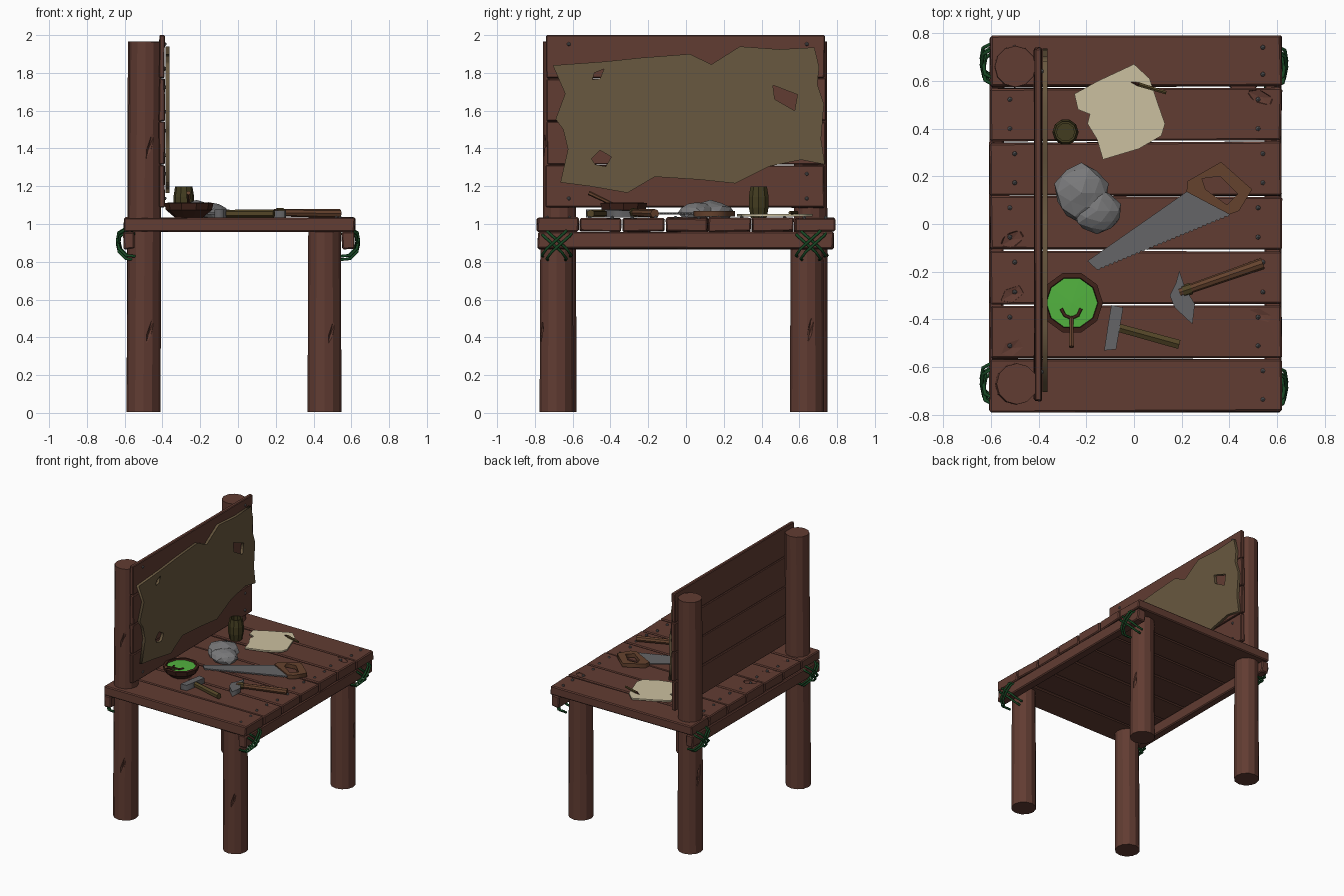
import bpy, bmesh, math, random
from mathutils import Vector

if "Cube" in bpy.data.objects:
    bpy.data.objects.remove(bpy.data.objects["Cube"])
random.seed(4)

def mat(name, *rgb):
    m = bpy.data.materials.new(name)
    m.diffuse_color = (*rgb, 1)
    m.use_nodes = True
    m.node_tree.nodes["Principled BSDF"].inputs["Base Color"].default_value = m.diffuse_color
    return m

WOOD = mat("red_wood", .12, .045, .032)
HIDE = mat("hide_tan", .14, .098, .05)
PAPER = mat("paper_cream", .6, .53, .35)
ROPE = mat("rope_green", .008, .06, .016)
OLIVE = mat("olive_wood", .085, .06, .02)
CUPM = mat("cup_wood", .055, .045, .014)
BOWLM = mat("bowl_wood", .05, .016, .01)
HANDLE = mat("handle_wood", .13, .055, .027)
GREEN = mat("green_liquid", .085, .45, .05)
METAL = mat("metal", .13, .13, .135)
STONE = mat("stone", .19, .19, .195)

def add(name, bm, m):
    me = bpy.data.meshes.new(name)
    bmesh.ops.recalc_face_normals(bm, faces=bm.faces)
    bm.to_mesh(me)
    bm.free()
    me.materials.append(m)
    o = bpy.data.objects.new(name, me)
    bpy.context.collection.objects.link(o)
    return o

def to_mesh(o):
    bpy.ops.object.select_all(action='DESELECT')
    o.select_set(True)
    bpy.context.view_layer.objects.active = o
    bpy.ops.object.convert(target='MESH')
    return o

def box(name, lo, hi, m, jit=.004, bev=.007):
    bm = bmesh.new()
    bmesh.ops.create_cube(bm, size=1)
    for v in bm.verts:
        v.co = [(a + b) / 2 + c * (b - a) + random.uniform(-jit, jit) for a, b, c in zip(lo, hi, v.co)]
    bmesh.ops.bevel(bm, geom=bm.edges[:], offset=bev, segments=1, affect='EDGES')
    return add(name, bm, m)

def rod(name, p0, p1, r0, r1, n, m):
    p0, p1 = Vector(p0), Vector(p1)
    bm = bmesh.new()
    bmesh.ops.create_cone(bm, cap_ends=True, segments=n, radius1=r0, radius2=r1, depth=(p1 - p0).length)
    o = add(name, bm, m)
    o.location = (p0 + p1) / 2
    o.rotation_euler = (p1 - p0).to_track_quat('Z', 'Y').to_euler()
    return o

def curve(name, splines, m, dims, cyclic, **props):
    cu = bpy.data.curves.new(name, 'CURVE')
    cu.dimensions = dims
    for pts in splines:
        s = cu.splines.new('POLY')
        s.points.add(len(pts) - 1)
        for q, p in zip(s.points, pts):
            q.co = (*p, 0, 1) if len(p) == 2 else (*p, 1)
        s.use_cyclic_u = cyclic
    for k, v in props.items():
        setattr(cu, k, v)
    cu.materials.append(m)
    o = bpy.data.objects.new(name, cu)
    bpy.context.collection.objects.link(o)
    return o

def plate(name, outlines, thick, loc, m, rot=(0, 0, 0)):
    o = curve(name, outlines, m, '2D', True, fill_mode='BOTH', extrude=thick / 2)
    o.location, o.rotation_euler = loc, rot
    return to_mesh(o)

def cord(name, paths, r, m):
    return to_mesh(curve(name, paths, m, '3D', False, bevel_depth=r, bevel_resolution=1, use_fill_caps=True))

def lathe(name, profile, n, loc, m):
    bm = bmesh.new()
    vs = [bm.verts.new((r, 0, z)) for r, z in profile]
    es = [bm.edges.new(e) for e in zip(vs, vs[1:])]
    bmesh.ops.spin(bm, geom=vs + es, cent=(0, 0, 0), axis=(0, 0, 1), angle=math.tau, steps=n)
    bmesh.ops.remove_doubles(bm, verts=bm.verts, dist=1e-4)
    o = add(name, bm, m)
    o.location = loc
    return o

def carve(o, cuts):
    """Cut splintered gouges: each cut is (location, scale, rotation)."""
    for loc, scale, rot in cuts:
        bm = bmesh.new()
        bmesh.ops.create_icosphere(bm, subdivisions=1, radius=1)
        c = add("cutter", bm, WOOD)
        c.location, c.scale, c.rotation_euler = loc, scale, rot
        c.hide_render = True
        b = o.modifiers.new("gouge", 'BOOLEAN')
        b.operation, b.object, b.solver = 'DIFFERENCE', c, 'EXACT'
        to_mesh(o)
        bpy.data.objects.remove(c)

# tabletop planks with chipped ends and nails
edges = [-.79, -.565, -.34, -.11, .118, .345, .572, .79]
nails = []
for i, (a, b) in enumerate(zip(edges, edges[1:])):
    p = box(f"top_plank_{i+1}", (-.602, a + .003, .96), (.618, b - .003, 1.033), WOOD)
    if i in (1, 2, 3, 6):
        carve(p, [((-.51, a + .045, 1.036), (.06, .035, .012), (0, 0, .5))])
    if i in (1, 5):
        carve(p, [((.53, b - .04, 1.036), (.065, .03, .012), (0, 0, -.4))])
    dx = .02 * (i % 2)
    for y in (a + .055, b - .05):
        nails += [(-.5 - dx, y, 1.033), (.54 - dx, y, 1.033)]

# long beams under the top
box("right_beam", (.55, -.785, .868), (.615, .78, .958), WOOD)
box("left_beam", (-.605, -.785, .868), (-.545, .78, .958), WOOD)

# back posts and front legs
def leg(name, x0, y0, x1, y1, top, cuts):
    o = rod(name, (x0, y0, .005), (x1, y1, top), .09, .086, 12, WOOD)
    bpy.context.view_layer.update()
    carve(o, cuts)

leg("post_near", -.5, -.67, -.49, -.67, 1.965,
    [((-.46, -.755, 1.43), (.014, .015, .09), (0, .3, 0)), ((-.46, -.755, .45), (.014, .015, .09), (0, .3, 0))])
leg("post_far", -.5, .66, -.497, .66, 1.965, [((-.585, .68, .6), (.014, .014, .1), (.2, 0, 0))])
leg("leg_near", .458, -.685, .458, -.685, .96, [((.50, -.766, .44), (.013, .015, .08), (0, .3, 0))])
leg("leg_far", .458, .64, .458, .64, .96, [((.543, .66, .45), (.014, .014, .08), (-.2, 0, 0))])

# back board
for i in range(4):
    z = 1.085 + i * .229
    e = random.uniform(-.006, .006)
    box(f"back_board_{i+1}", (-.418, -.738 + e, z + .002), (-.388, .737 + e, z + .226), WOOD, .003, .005)
    for y in (-.62, .64):
        nails += [(-.388, y, z + .05), (-.388, y, z + .18)]

# nail heads
bm = bmesh.new()
for n in nails:
    r = bmesh.ops.create_icosphere(bm, subdivisions=1, radius=.011)
    bmesh.ops.translate(bm, verts=r['verts'], vec=n)
add("nail_heads", bm, METAL)

# torn hide pinned on the board
hide = [(-.705, 1.84), (-.43, 1.86), (-.24, 1.88), (.02, 1.9), (.135, 1.845), (.285, 1.94), (.495, 1.925),
        (.68, 1.935), (.705, 1.83), (.695, 1.74), (.73, 1.635), (.715, 1.45), (.735, 1.315), (.61, 1.34),
        (.44, 1.305), (.26, 1.215), (.07, 1.235), (-.165, 1.25), (-.31, 1.165), (-.51, 1.2), (-.665, 1.22),
        (-.625, 1.395), (-.65, 1.5), (-.69, 1.555), (-.64, 1.69)]
tears = [[(-.485, 1.8), (-.435, 1.82), (-.455, 1.77), (-.495, 1.765)],
         [(.46, 1.735), (.59, 1.685), (.575, 1.6), (.47, 1.66)],
         [(-.5, 1.345), (-.455, 1.39), (-.395, 1.355), (-.425, 1.305), (-.48, 1.315)]]
plate("wall_hide", [hide] + tears, .02, (-.373, 0, 0), HIDE, (math.pi / 2, 0, math.pi / 2))

# crossed rope lashings at the corners
for name, s, y in (("a", 1, -.685), ("b", 1, .66), ("c", -1, -.67), ("d", -1, .67)):
    paths = []
    for d in (-1, 1):
        for o in (-.013, .013):
            arc = [(.54, -.06, .82), (.59, -.065, .825), (.625, -.04, .86), (.635, .01, .905),
                   (.628, .055, .945), (.60, .07, .962), (.55, .07, .955)]
            paths.append([(s * (x + .004 * d), y + d * (v - o), z + o * .7) for x, v, z in arc])
    cord("rope_lashing_" + name, paths, .008, ROPE)

# paper and pencil
plate("paper", [[(-.25, .545), (-.15, .6), (0, .67), (.065, .61), (.095, .52), (.13, .42), (.115, .37), (.02, .315),
                 (-.13, .27), (-.155, .355), (-.195, .42), (-.185, .46), (-.235, .48)]], .012, (0, 0, 1.046), PAPER)
rod("pencil", (.02, .585, 1.06), (.135, .55, 1.06), .01, .008, 6, OLIVE)
rod("pencil_tip", (.02, .585, 1.06), (-.012, .594, 1.056), .01, .001, 6, BOWLM)

# cup
lathe("cup", [(0, 0), (.044, 0), (.055, .055), (.055, .11), (.046, .165), (.037, .165), (.04, .13), (0, .13)],
      10, (-.287, .385, 1.033), CUPM)

# bowl of green liquid with spoon
lathe("bowl", [(0, 0), (.075, 0), (.122, .04), (.13, .075), (.11, .078), (.1, .04), (0, .03)],
      10, (-.26, -.33, 1.035), BOWLM)
lathe("liquid", [(0, .035), (.1, .04), (.108, .066), (0, .068)], 10, (-.26, -.33, 1.035), GREEN)
rod("spoon_handle", (-.262, -.515, 1.165), (-.262, -.39, 1.105), .012, .009, 6, HANDLE)
cord("spoon_rim", [[(-.305, -.355, 1.104), (-.29, -.383, 1.107), (-.262, -.395, 1.108),
                    (-.235, -.383, 1.107), (-.222, -.355, 1.104)]], .007, BOWLM)

# stones
for name, loc, sc in (("stone_large", (-.22, .13, 1.06), (.115, .125, .065)),
                      ("stone_small", (-.155, .055, 1.06), (.105, .095, .055))):
    bm = bmesh.new()
    bmesh.ops.create_icosphere(bm, subdivisions=2, radius=1)
    for v in bm.verts:
        v.co *= random.uniform(.9, 1.05)
        v.co = [c * k for c, k in zip(v.co, sc)]
        v.co.z = max(v.co.z, -.026)
    add(name, bm, STONE).location = loc

# saw with toothed edge
a, b = Vector((-.157, -.19)), Vector((.40, .04))
out = Vector((.38, -.92)) * .007
teeth = [a.lerp(b, i / 60) + (out if i % 2 else out * 0) for i in range(61)]
plate("saw_blade", [[(-.195, -.155)] + [tuple(t) for t in teeth] + [(.22, .135)]], .01, (0, 0, 1.055), METAL)
plate("saw_handle", [[(.22, .135), (.225, .18), (.365, .26), (.495, .145), (.44, .055), (.40, .04)],
                     [(.285, .19), (.36, .2), (.435, .125), (.39, .08), (.3, .145)]], .03, (0, 0, 1.055), HANDLE)

# hammer
plate("hammer_head", [[(-.095, -.34), (-.045, -.35), (-.075, -.525), (-.125, -.53), (-.11, -.43)]],
      .042, (0, 0, 1.055), METAL)
rod("hammer_handle", (-.075, -.432, 1.055), (.19, -.505, 1.055), .02, .022, 6, OLIVE)

# stone pick
plate("pick_head", [[(.19, -.195), (.215, -.27), (.255, -.335), (.245, -.42), (.17, -.35), (.15, -.3), (.175, -.25)]],
      .036, (0, 0, 1.053), METAL)
rod("pick_handle", (.19, -.287, 1.06), (.54, -.165, 1.055), .019, .024, 8, HANDLE)
rod("pick_binding", (.205, -.282, 1.06), (.24, -.27, 1.06), .025, .025, 8, OLIVE)
